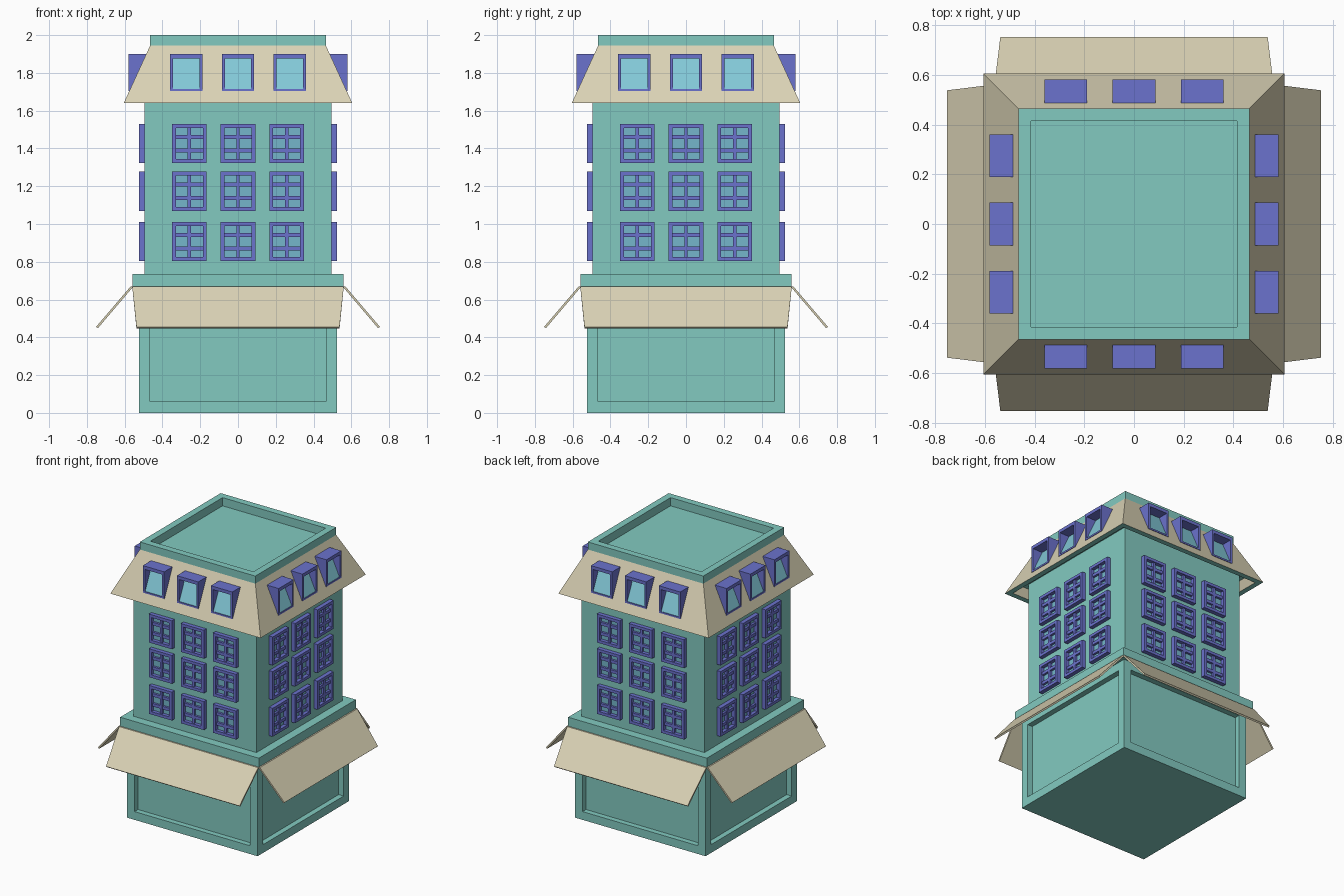
import bpy, bmesh
from math import pi

cube = bpy.data.objects.get("Cube")
if cube:
    bpy.data.objects.remove(cube)


def material(name, rgb):
    m = bpy.data.materials.new(name)
    m.use_nodes = True
    m.diffuse_color = (*rgb, 1)
    bsdf = next(n for n in m.node_tree.nodes if n.type == 'BSDF_PRINCIPLED')
    bsdf.inputs["Base Color"].default_value = (*rgb, 1)
    return m


TEAL = material("teal", (0.225, 0.59, 0.53))
CREAM = material("cream", (0.70, 0.645, 0.46))
PURPLE = material("purple", (0.147, 0.168, 0.61))
PALE = material("pale glass", (0.223, 0.578, 0.68))
BLUE = material("blue glass", (0.178, 0.468, 0.60))

SIDES = ("front", "left", "back", "right")


def finish(bm, name, mats, sides=False):
    """Turn a bmesh into one object, or into one rotated copy per side."""
    bmesh.ops.recalc_face_normals(bm, faces=bm.faces)
    mesh = bpy.data.meshes.new(name)
    bm.to_mesh(mesh)
    bm.free()
    for m in mats:
        mesh.materials.append(m)
    for i, side in enumerate(SIDES if sides else ("",)):
        ob = bpy.data.objects.new(f"{side}_{name}" if sides else name, mesh)
        ob.rotation_euler.z = i * pi / 2
        bpy.context.collection.objects.link(ob)


def square_stack(bm, profile):
    """Join square rings given as (half width, z) and cap both ends."""
    rings = [[bm.verts.new((x * h, y * h, z))
              for x, y in ((-1, -1), (1, -1), (1, 1), (-1, 1))]
             for h, z in profile]
    for a, b in zip(rings, rings[1:]):
        for i in range(4):
            j = (i + 1) % 4
            bm.faces.new((a[i], a[j], b[j], b[i]))
    bm.faces.new(rings[0])
    bm.faces.new(rings[-1])


def prism(bm, x0, x1, profile, taper=None):
    """Extrude a (y, z) profile from x0 to x1; taper scales x per point."""
    taper = taper or [1] * len(profile)
    a = [bm.verts.new((x0 * t, y, z)) for (y, z), t in zip(profile, taper)]
    b = [bm.verts.new((x1 * t, y, z)) for (y, z), t in zip(profile, taper)]
    n = len(a)
    bm.faces.new(a)
    bm.faces.new(b)
    for i in range(n):
        j = (i + 1) % n
        bm.faces.new((a[i], a[j], b[j], b[i]))


def box(bm, x0, x1, y0, y1, z0, z1):
    prism(bm, x0, x1, [(y0, z0), (y1, z0), (y1, z1), (y0, z1)])


# Base with a sunken panel on each side
bm = bmesh.new()
square_stack(bm, [(0.525, 0), (0.525, 0.67)])
bm.normal_update()
bmesh.ops.recalc_face_normals(bm, faces=bm.faces)
walls = [f for f in bm.faces if abs(f.normal.z) < 0.5]
bmesh.ops.inset_individual(bm, faces=walls, thickness=0.06, use_even_offset=True)
back = bmesh.ops.extrude_discrete_faces(bm, faces=walls)["faces"]
for f in back:
    f.normal_update()
    bmesh.ops.translate(bm, verts=f.verts, vec=-0.04 * f.normal)
finish(bm, "base", [TEAL])

# Ledge and upper walls
bm = bmesh.new()
square_stack(bm, [(0.558, 0.67), (0.558, 0.735)])
finish(bm, "ledge", [TEAL])
bm = bmesh.new()
square_stack(bm, [(0.495, 0.735), (0.495, 1.72)])
finish(bm, "upper_walls", [TEAL])

# Sloped roof with hollow eaves, raised rim and sunken top
EAVE, RIM, Z_EAVE, Z_RIM = 0.605, 0.465, 1.64, 1.945
bm = bmesh.new()
square_stack(bm, [(0.49, 1.70), (0.54, 1.70), (0.567, Z_EAVE), (EAVE, Z_EAVE),
                  (RIM, Z_RIM), (RIM, 2), (0.415, 2), (0.415, 1.94)])
for f in bm.faces:
    f.normal_update()
    f.material_index = int(0.1 < abs(f.normal.z) < 0.9)
finish(bm, "roof", [TEAL, CREAM])

# Awnings: thin tapered flaps under the ledge
bm = bmesh.new()
prism(bm, -0.56, 0.56, [(-0.553, 0.67), (-0.568, 0.67), (-0.751, 0.456), (-0.742, 0.448)],
      [1, 1, 0.96, 0.96])
finish(bm, "awning", [CREAM], sides=True)

# Wall windows: frame, crossbars and glass
frames, glass = bmesh.new(), bmesh.new()
W, H, T, WALL = 0.0925, 0.207, 0.021, -0.49
for x in (-0.258, 0, 0.258):
    for z in (0.803, 1.07, 1.322):
        for s in (-W, W - T):
            box(frames, x + s, x + s + T, -0.525, WALL, z, z + H)
        for s in (0, H - T):
            box(frames, x - W + T, x + W - T, -0.525, WALL, z + s, z + s + T)
        box(frames, x - 0.009, x + 0.009, -0.516, WALL, z + T, z + H - T)
        for s in (0.056, 0.128):
            box(frames, x - W + T, x + W - T, -0.515, WALL, z + s, z + s + 0.022)
        box(glass, x - W + T, x + W - T, -0.499, WALL, z + T, z + H - T)
finish(frames, "window_frames", [PURPLE], sides=True)
finish(glass, "window_glass", [BLUE], sides=True)


# Dormers: wedge cheeks, lid and sill around glass lying on the slope
def slope(z, out=0.0):
    return -(EAVE - (z - Z_EAVE) * (EAVE - RIM) / (Z_RIM - Z_EAVE)) - out


cheeks, glass = bmesh.new(), bmesh.new()
FRONT, LOW, HIGH, W, T = -0.58, 1.703, 1.90, 0.086, 0.016
LID, SILL = HIGH - 0.024, LOW + 0.012
for x in (-0.274, 0, 0.274):
    for s in (-W, W - T):
        prism(cheeks, x + s, x + s + T,
              [(FRONT, LOW), (FRONT, HIGH), (slope(HIGH), HIGH), (slope(LOW), LOW)])
    prism(cheeks, x - W + T, x + W - T,
          [(FRONT, LID), (FRONT, HIGH), (slope(HIGH), HIGH), (slope(LID), LID)])
    prism(cheeks, x - W + T, x + W - T,
          [(FRONT, LOW), (FRONT, SILL), (slope(SILL), SILL), (slope(LOW), LOW)])
    prism(glass, x - W + T, x + W - T,
          [(slope(SILL, 0.005), SILL), (slope(LID, 0.005), LID),
           (slope(LID), LID), (slope(SILL), SILL)])
finish(cheeks, "dormer_frames", [PURPLE], sides=True)
finish(glass, "dormer_glass", [PALE], sides=True)
